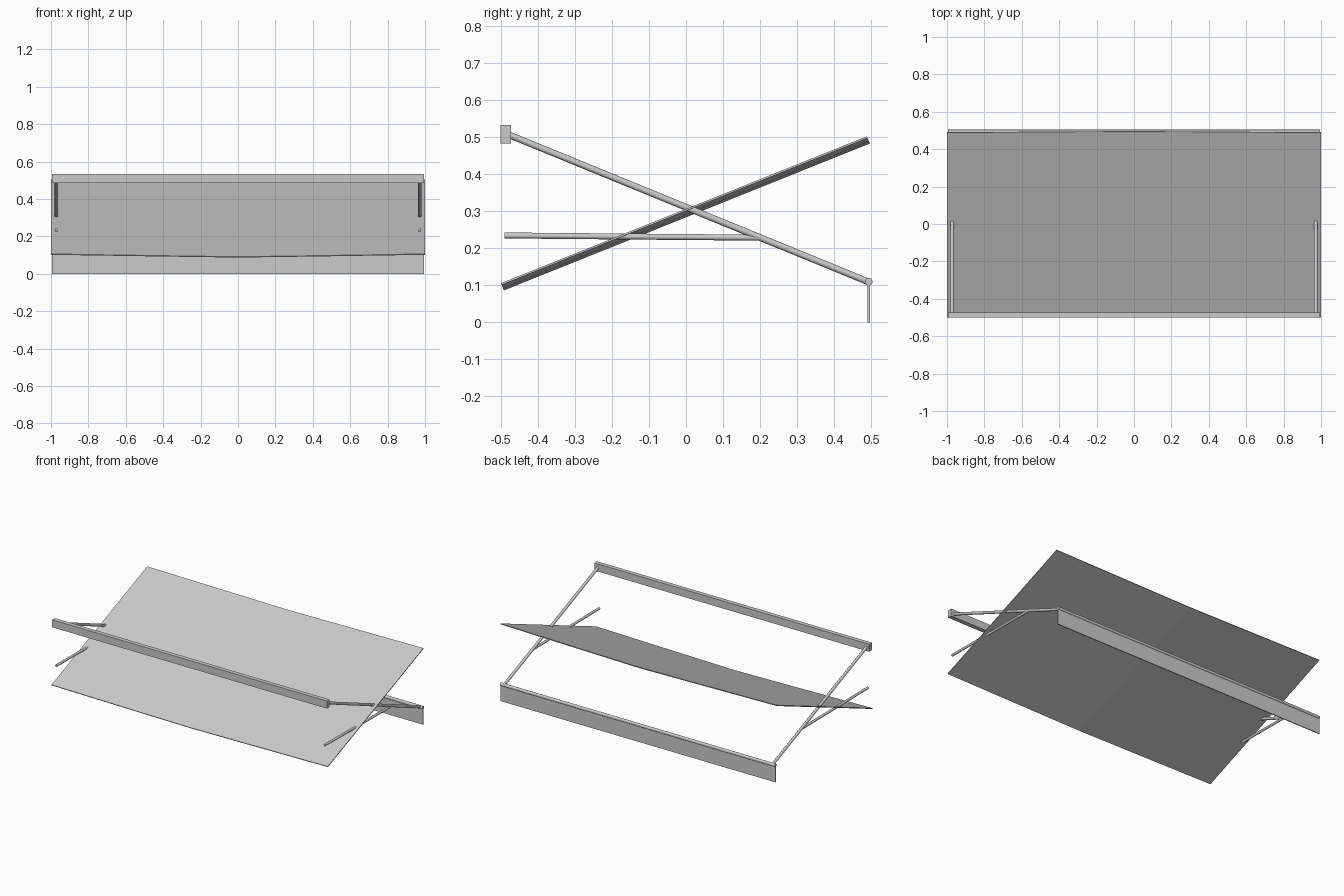
import bpy, bmesh, math
from mathutils import Vector

if "Cube" in bpy.data.objects:
    bpy.data.objects.remove(bpy.data.objects["Cube"])

grey = bpy.data.materials.new("light grey")
grey.diffuse_color = (0.6, 0.6, 0.6, 1)
grey.use_nodes = True
grey.node_tree.nodes["Principled BSDF"].inputs["Base Color"].default_value = grey.diffuse_color


def finish(name, bm):
    bmesh.ops.recalc_face_normals(bm, faces=bm.faces)
    me = bpy.data.meshes.new(name)
    bm.to_mesh(me)
    bm.free()
    me.materials.append(grey)
    ob = bpy.data.objects.new(name, me)
    bpy.context.collection.objects.link(ob)
    return ob


def box(name, lo, hi):
    bm = bmesh.new()
    bmesh.ops.create_cube(bm, size=1)
    for v in bm.verts:
        v.co = Vector([a + (b - a) * (c + 0.5) for a, b, c in zip(lo, hi, v.co)])
    return finish(name, bm)


def rod(name, start, end, radius, sides):
    a, b = Vector(start), Vector(end)
    bm = bmesh.new()
    bmesh.ops.create_cone(bm, cap_ends=True, segments=sides, radius1=radius,
                          radius2=radius, depth=(b - a).length)
    ob = finish(name, bm)
    ob.location = (a + b) / 2
    ob.rotation_mode = 'QUATERNION'
    ob.rotation_quaternion = (b - a).to_track_quat('Z', 'Y')
    if sides > 8:
        for p in ob.data.polygons:
            p.use_smooth = len(p.vertices) == 4
    return ob


# Sloping fabric sheet, sagging along its middle line
front, back = Vector((0, -0.5, 0.106)), Vector((0, 0.489, 0.503))
normal = Vector((1, 0, 0)).cross(back - front).normalized()
bm = bmesh.new()
rows = []
for x, sag in ((-1, 0), (-0.4, 0.010), (0, 0.016), (0.4, 0.010), (1, 0)):
    layers = []
    for drop in (sag, sag + 0.005):
        for p in (front, back):
            layers.append(bm.verts.new(p + Vector((x, 0, 0)) - normal * drop))
    rows.append((layers[0], layers[1], layers[3], layers[2]))
for r, s in zip(rows, rows[1:]):
    for i in range(4):
        j = (i + 1) % 4
        bm.faces.new((r[i], r[j], s[j], s[i]))
bm.faces.new(rows[0])
bm.faces.new(rows[-1])
finish("fabric_sheet", bm)

# Front bar, back roller and hanging valance
box("front_bar", (-0.995, -0.501, 0.484), (0.995, -0.473, 0.533))
rod("back_roller", (-0.995, 0.494, 0.11), (0.995, 0.494, 0.11), 0.01, 16)
box("valance", (-0.995, 0.491, 0), (0.995, 0.497, 0.108))

# Folding arms and struts on both sides
for side, sx in (("left", -1), ("right", 1)):
    x = 0.972 * sx
    rod(side + "_arm", (x, -0.476, 0.506), (x, 0.492, 0.11), 0.009, 12)
    rod(side + "_strut", (x, -0.491, 0.235), (x, 0.2, 0.229), 0.008, 12)
